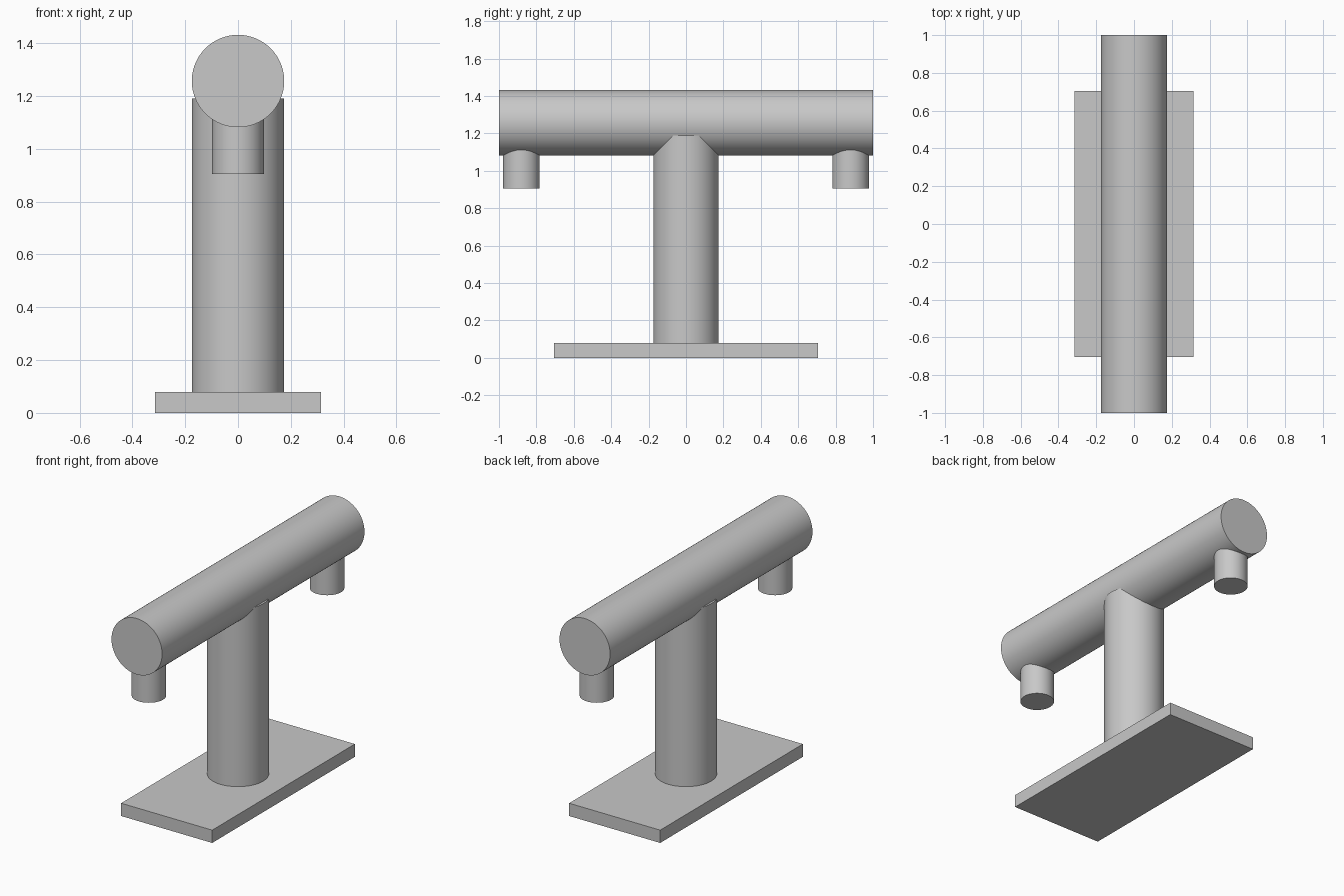
import bpy
import math

if "Cube" in bpy.data.objects:
    bpy.data.objects.remove(bpy.data.objects["Cube"], do_unlink=True)

# Single grey finish
GREY = (0.58, 0.58, 0.58, 1.0)
grey = bpy.data.materials.new("plain_grey")
grey.use_nodes = True
grey.diffuse_color = GREY
grey.node_tree.nodes["Principled BSDF"].inputs["Base Color"].default_value = GREY


def finish(name):
    obj = bpy.context.object
    obj.name = name
    obj.data.materials.append(grey)
    return obj


def cylinder(name, radius, length, centre, tilt=0.0):
    bpy.ops.mesh.primitive_cylinder_add(
        vertices=96, radius=radius, depth=length,
        location=centre, rotation=(tilt, 0, 0))
    bpy.ops.object.shade_smooth_by_angle(angle=math.radians(30))
    return finish(name)


def post(name, radius, bottom, top, y=0.0):
    return cylinder(name, radius, top - bottom, (0, y, (bottom + top) / 2))


TUBE_RADIUS = 0.175
TUBE_HEIGHT = 1.257
PLATE_TOP = 0.08

# Base plate
bpy.ops.mesh.primitive_cube_add(size=1, location=(0, 0, PLATE_TOP / 2))
plate = finish("base_plate")
plate.scale = (0.63, 1.41, PLATE_TOP)
bpy.ops.object.transform_apply(location=False, rotation=False, scale=True)

# Column and the horizontal tube it carries
post("column", TUBE_RADIUS, PLATE_TOP, 1.19)
cylinder("horizontal_tube", TUBE_RADIUS, 2.0, (0, 0, TUBE_HEIGHT), math.pi / 2)

# Short outlets hanging under both ends
for name, side in (("front_outlet", -1), ("back_outlet", 1)):
    post(name, 0.098, 0.905, 1.15, side * 0.88)
